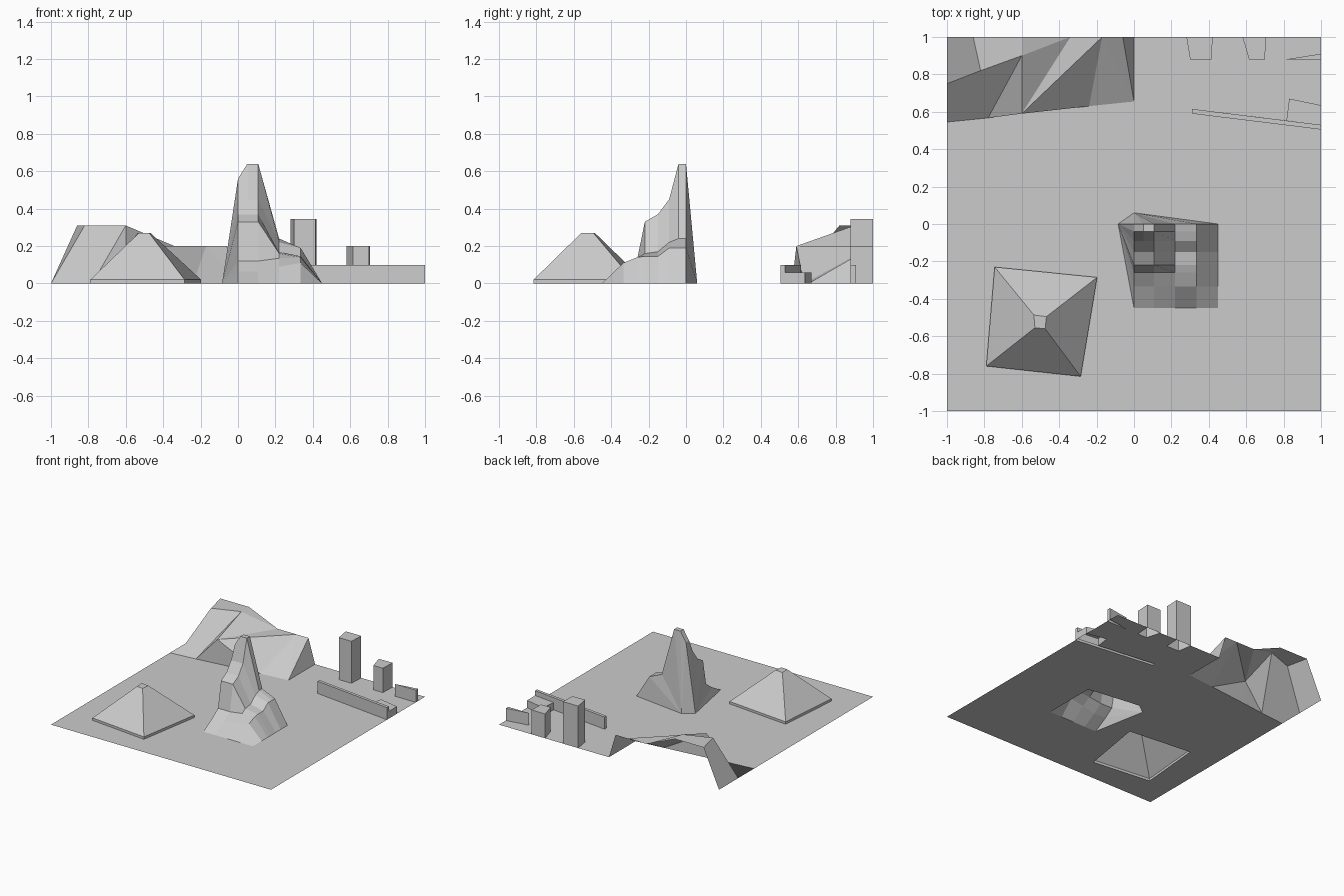
import bpy, bmesh
from mathutils import Vector
from mathutils.geometry import tessellate_polygon

if "Cube" in bpy.data.objects:
    bpy.data.objects.remove(bpy.data.objects["Cube"])


def make(name, verts, faces):
    """Flat-shaded shell whose normals point outwards / upwards."""
    me = bpy.data.meshes.new(name)
    bm = bmesh.new()
    vs = [bm.verts.new(v) for v in verts]
    for f in faces:
        bm.faces.new([vs[i] for i in f])
    bmesh.ops.recalc_face_normals(bm, faces=bm.faces[:])
    bm.normal_update()
    if sum(f.normal.z * f.calc_area() for f in bm.faces) < 0:
        bmesh.ops.reverse_faces(bm, faces=bm.faces[:])
    bm.to_mesh(me)
    bm.free()
    ob = bpy.data.objects.new(name, me)
    bpy.context.collection.objects.link(ob)
    return ob


def stack(name, layers):
    """Open-bottomed solid through matching rings of (xy points, z)."""
    n = len(layers[0][0])
    verts = [(x, y, z) for ring, z in layers for x, y in ring]
    faces = [(k * n + i, k * n + (i + 1) % n, (k + 1) * n + (i + 1) % n, (k + 1) * n + i)
             for k in range(len(layers) - 1) for i in range(n)]
    faces.append(tuple(range(len(verts) - n, len(verts))))
    return make(name, verts, faces)


# Ground sheet, cut out below the landmarks
pyramid_base = [(-.79, -.76), (-.285, -.815), (-.197, -.285), (-.745, -.23)]
rock_base = [(-.085, 0), (0, -.45), (.45, -.445), (.45, 0), (0, .06)]
outline = [(-1, -1), (1, -1), (1, .505), (.31, .59), (.31, .615), (.815, .553),
           (.83, .67), (1, .635), (1, .88), (.81, .88), (1, .91), (1, 1),
           (.705, 1), (.70, .88), (.615, .88), (.58, 1),
           (.42, 1), (.415, .88), (.30, .88), (.28, 1),
           (0, 1), (0, .655), (-.24, .63), (-.6, .59), (-.78, .567), (-1, .545)]
loops = [[Vector((x, y, 0)) for x, y in lp] for lp in (outline, pyramid_base, rock_base)]
make("ground", [v for lp in loops for v in lp], tessellate_polygon(loops))

# Pyramid on a thin plinth, with a clipped tip
tip = [(-.53, -.555), (-.475, -.56), (-.468, -.495), (-.535, -.487)]
stack("pyramid", [(pyramid_base, 0), (pyramid_base, .02), (tip, .27)])

# Towers and low walls
blocks = {
    "tall_tower": ([(.28, 1), (.30, .88), (.415, .88), (.42, 1)], .345),
    "short_tower": ([(.58, 1), (.615, .88), (.70, .88), (.705, 1)], .2),
    "long_wall": ([(.31, .615), (.31, .59), (1, .505), (1, .53)], .1),
    "low_block": ([(.83, .67), (.815, .553), (1, .53), (1, .635)], .06),
    "back_wall": ([(.81, .88), (1, .88), (1, .91)], .1),
}
for name, (ring, h) in blocks.items():
    stack(name, [(ring, 0), (ring, h)])

# Rock spire: height grid, closed by fans on the left and at the back
xs = [0, .05, .108, .22, .335, .45]
rows = [(0, (.56, .64, .64, .24, .19, 0)),
        (-.04, (.56, .64, .64, .24, .19, 0)),
        (-.09, (.45, .45, .45, .22, .19, 0)),
        (-.15, (.37, .37, .37, .17, .145, 0)),
        (-.22, (.33, .33, .33, .16, .145, 0)),
        (-.26, (.12, .12, .12, .135, .14, 0)),
        (-.335, (.065, .065, .065, .09, .11, 0)),
        (-.45, (0, 0, 0, 0, 0, 0))]
n, m = len(xs), len(rows)
verts = [(x, y, z) for y, zs in rows for x, z in zip(xs, zs)]
faces = [(r * n + c, (r + 1) * n + c, (r + 1) * n + c + 1, r * n + c + 1)
         for r in range(m - 1) for c in range(n - 1)]
left, back = len(verts), len(verts) + 1
verts += [(-.085, 0, 0), (0, .06, 0)]
faces += [(left, (r + 1) * n, r * n) for r in range(m - 1)]
faces += [(back, c, c + 1) for c in range(n - 1)] + [(back, left, 0)]
make("rock_spire", verts, faces)

# Corner mountain: open shell rising to the back edge
P = dict(A=(-1, .545, 0), B=(-.78, .567, 0), C=(-.6, .59, .2), D=(-.6, .9, .31),
         E=(-.82, .82, .31), F=(-1, .75, 0), G=(-1, 1, 0), H=(-.86, 1, .31),
         I=(-.6, 1, .31), J=(-.34, 1, .2), K=(-.38, .8, .2), L=(-.17, 1, .2),
         M=(-.24, .63, 0), N=(0, .655, 0), O=(-.06, 1, .2), P=(0, 1, 0),
         Q=(-.6, .59, 0))
keys = list(P)
mountain = ["ABDEF", "BCD", "BQC", "QMC", "FEHG", "EDIH", "CJD", "DJI",
            "CKLJ", "CMK", "KML", "MNL", "LNO", "NPO"]
make("mountain", list(P.values()), [[keys.index(k) for k in f] for f in mountain])
